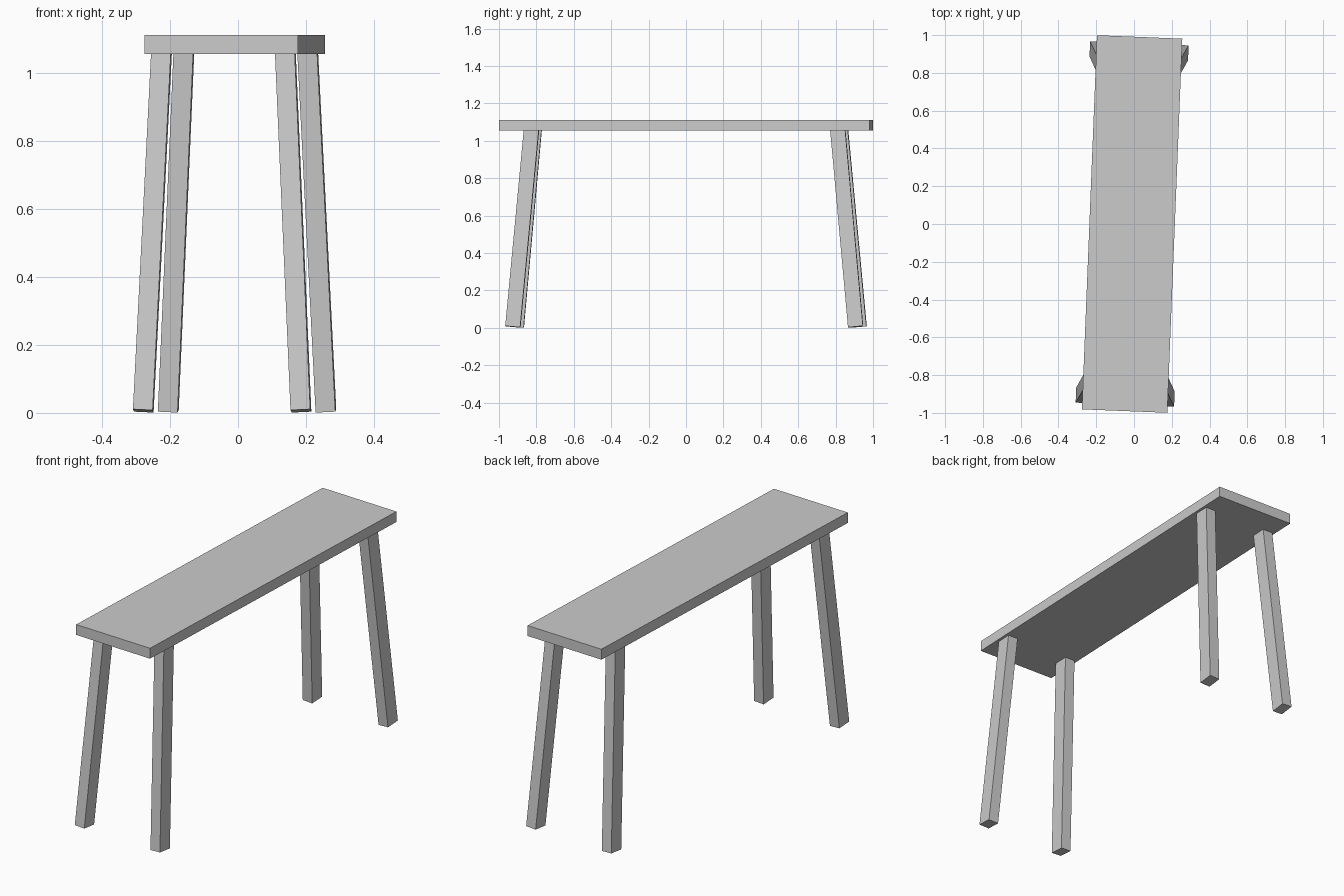
import bpy
import math
from mathutils import Matrix, Vector

cube = bpy.data.objects.get("Cube")
if cube:
    bpy.data.objects.remove(cube, do_unlink=True)

# One plain grey for the whole bench
grey = bpy.data.materials.new("plain_grey")
grey.use_nodes = True
colour = (0.6, 0.6, 0.6, 1)
grey.diffuse_color = colour
grey.node_tree.nodes["Principled BSDF"].inputs["Base Color"].default_value = colour

# The bench stands slightly turned about the vertical
placement = Matrix.Translation((-0.01, 0, 0)) @ Matrix.Rotation(math.radians(-2.3), 4, "Z")


def box(name, size, matrix):
    bpy.ops.mesh.primitive_cube_add(size=1)
    obj = bpy.context.object
    obj.name = name
    obj.data.transform(Matrix.Diagonal((*size, 1)))
    obj.matrix_world = placement @ matrix
    obj.data.materials.append(grey)
    return obj


# Seat plank
SEAT_BOTTOM, SEAT_TOP = 1.056, 1.112
box("seat", (0.452, 1.982, SEAT_TOP - SEAT_BOTTOM),
    Matrix.Translation((0, 0, (SEAT_BOTTOM + SEAT_TOP) / 2)))

# Four legs splayed outwards, with ends cut square to the leg
for end, sy in (("front", -1), ("back", 1)):
    for side, sx in (("left", 1), ("right", -1)):
        foot = Vector((sx * 0.232, sy * 0.917, 0.006))
        head = Vector((sx * 0.182, sy * 0.819, 1.065))
        axis = head - foot
        tilt = (Matrix.Rotation(math.atan2(axis.x, axis.z), 4, "Y")
                @ Matrix.Rotation(-math.atan2(axis.y, math.hypot(axis.x, axis.z)), 4, "X"))
        box(f"{end}_{side}_leg", (0.058, 0.08, axis.length),
            Matrix.Translation((foot + head) / 2) @ tilt)
